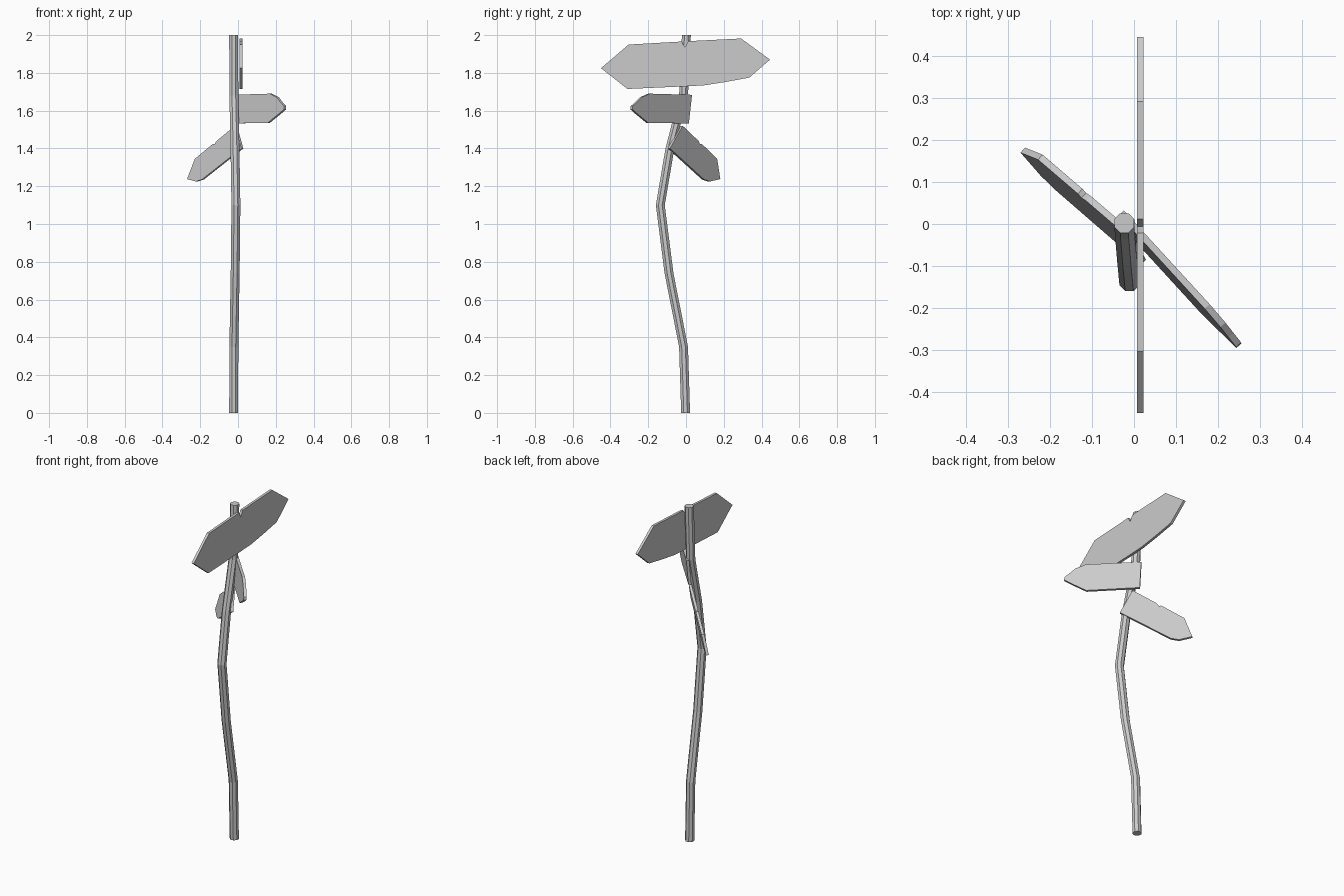
import bpy, bmesh, math
from mathutils import Vector

if "Cube" in bpy.data.objects:
    bpy.data.objects.remove(bpy.data.objects["Cube"])


def finish(name, bm):
    bmesh.ops.recalc_face_normals(bm, faces=bm.faces)
    mesh = bpy.data.meshes.new(name)
    bm.to_mesh(mesh)
    bm.free()
    obj = bpy.data.objects.new(name, mesh)
    bpy.context.collection.objects.link(obj)
    return obj


def tube(name, path, radius, sides=8):
    bm = bmesh.new()
    rings = []
    for x, y, z in path:
        ring = []
        for i in range(sides):
            a = 2 * math.pi * (i + 0.5) / sides
            ring.append(bm.verts.new((x + radius * math.cos(a), y + radius * math.sin(a), z)))
        rings.append(ring)
    for a, b in zip(rings, rings[1:]):
        for i in range(sides):
            j = (i + 1) % sides
            bm.faces.new((a[i], a[j], b[j], b[i]))
    bm.faces.new(rings[0])
    bm.faces.new(rings[-1])
    return finish(name, bm)


def board(name, profile, start, end, thickness, mid=0, slope=0, lean=0):
    """Plank outline (distance along, height) standing on the line start-end."""
    d = (Vector(end) - Vector(start)).normalized()
    n = Vector((-d.y, d.x))
    bm = bmesh.new()
    sides = []
    for s in (-0.5, 0.5):
        ring = []
        for u, z in profile:
            w = s * thickness + lean * (z - mid - slope * u)
            p = Vector(start) + d * u + n * w
            ring.append(bm.verts.new((p.x, p.y, z)))
        sides.append(ring)
        bm.faces.new(ring)
    a, b = sides
    for i in range(len(a)):
        j = (i + 1) % len(a)
        bm.faces.new((a[i], a[j], b[j], b[i]))
    return finish(name, bm)


# Crooked octagonal pole
tube("pole", [(-0.023, -0.002, 0), (-0.022, -0.013, 0.35), (-0.015, -0.09, 0.74),
              (-0.011, -0.136, 1.1), (-0.016, -0.085, 1.4), (-0.022, -0.013, 1.68),
              (-0.023, 0.002, 2)], 0.0255)

# Large double-pointed board with a chipped top edge
board("top_sign", [(0, 1.825), (0.14, 1.715), (0.43, 1.728), (0.545, 1.734), (0.66, 1.752),
                   (0.785, 1.775), (0.895, 1.87), (0.742, 1.982), (0.462, 1.968),
                   (0.444, 1.935), (0.428, 1.966), (0.146, 1.95)],
      (0.015, -0.45), (0.015, 0.445), 0.015)

# Level arrow board pointing forward right
board("middle_sign", [(0.01, 1.532), (0.302, 1.536), (0.39, 1.587), (0.422, 1.607),
                      (0.42, 1.624), (0.39, 1.645), (0.36, 1.67), (0.302, 1.69), (0, 1.684)],
      (-0.035, 0.022), (0.25, -0.29), 0.016, mid=1.61, lean=0.09)

# Drooping arrow board pointing back left, with a small chip
board("lower_sign", [(0.01, 1.4), (0.285, 1.236), (0.33, 1.225), (0.402, 1.238), (0.36, 1.345),
                     (0.235, 1.424), (0.222, 1.422), (0.21, 1.439), (0.08, 1.52)],
      (0.037, -0.09), (-0.255, 0.175), 0.016, mid=1.46, slope=-0.47, lean=-0.18)
